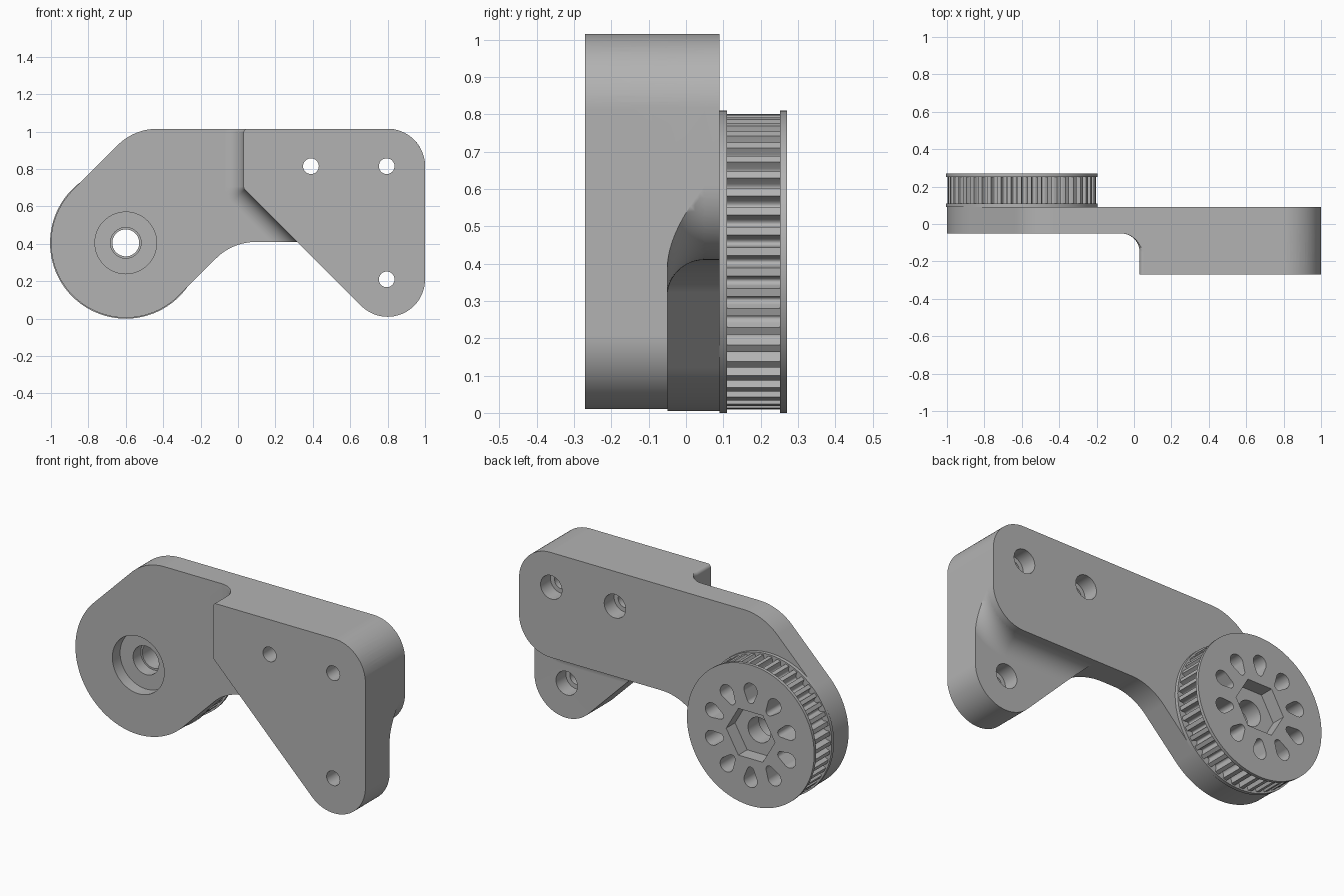
import bpy, bmesh
from math import sin, cos, pi, radians, sqrt

if "Cube" in bpy.data.objects:
    bpy.data.objects.remove(bpy.data.objects["Cube"])

grey = bpy.data.materials.new("machined grey")
grey.use_nodes = True
grey.diffuse_color = (0.45, 0.45, 0.45, 1)
grey.node_tree.nodes["Principled BSDF"].inputs["Base Color"].default_value = (0.45, 0.45, 0.45, 1)

S2 = sqrt(2)
BACK, STEP, FRONT = 0.09, -0.05, -0.27     # y of arm back, arm front, mount front
HUB_X, HUB_Z = -0.6, 0.405
FILLET = 0.1


def outline(arcs, grow=0.0, step=5):
    """Chain of arcs (x, z, radius, start, end) in degrees, joined by straight lines."""
    pts = []
    for x, z, r, a, b in arcs:
        n = max(2, round(abs(b - a) / step))
        for i in range(n + 1):
            t = radians(a + (b - a) * i / n)
            pts.append((x + (r + grow) * cos(t), z + (r + grow) * sin(t)))
    return pts


def circle(x, z, r, n=64):
    return [(x + r * cos(2 * pi * i / n), z + r * sin(2 * pi * i / n)) for i in range(n)]


def loft(name, layers):
    """Closed solid through matching outlines, given as (y, points)."""
    bm = bmesh.new()
    rings = [[bm.verts.new((x, y, z)) for x, z in pts] for y, pts in layers]
    bm.faces.new(rings[0])
    bm.faces.new(rings[-1][::-1])
    n = len(rings[0])
    for lo, hi in zip(rings, rings[1:]):
        for i in range(n):
            j = (i + 1) % n
            bm.faces.new((lo[i], hi[i], hi[j], lo[j]))
    bmesh.ops.recalc_face_normals(bm, faces=bm.faces)
    me = bpy.data.meshes.new(name)
    bm.to_mesh(me)
    bm.free()
    me.materials.append(grey)
    ob = bpy.data.objects.new(name, me)
    bpy.context.collection.objects.link(ob)
    return ob


def prism(name, pts, y0, y1):
    return loft(name, [(y0, pts), (y1, pts)])


def combine(ob, other, operation):
    """Apply a boolean and remove the second solid."""
    mod = ob.modifiers.new("boolean", 'BOOLEAN')
    mod.operation, mod.solver, mod.object = operation, 'EXACT', other
    bpy.context.view_layer.objects.active = ob
    bpy.ops.object.modifier_apply(modifier=mod.name)
    bpy.data.objects.remove(other)


def drill(ob, pts, y0, y1):
    combine(ob, prism("cutter", pts, y0, y1), 'DIFFERENCE')


def flare(name, arcs, base, direction, root):
    """Outline that spreads into a concave fillet where it meets the plane y = base."""
    layers = [(root, outline(arcs, FILLET))]
    for i in range(13):
        t = pi / 2 * i / 12
        layers.append((base + direction * FILLET * (1 - cos(t)),
                       outline(arcs, FILLET * (1 - sin(t)))))
    layers.append((base + direction * FILLET * 1.1, outline(arcs, -0.01)))
    return loft(name, layers)


def finish(ob):
    bpy.ops.object.select_all(action='DESELECT')
    ob.select_set(True)
    bpy.context.view_layer.objects.active = ob
    bpy.ops.object.shade_smooth_by_angle(angle=radians(30))
    mod = ob.modifiers.new("weighted normals", 'WEIGHTED_NORMAL')
    mod.keep_sharp = True


# Profiles
slope = HUB_Z - HUB_X - 0.4 * S2
top_x = 0.715 - 0.3 * S2 - (HUB_Z - HUB_X + 0.4 * S2) + 0.6 * S2
arm_arcs = [(HUB_X, HUB_Z, 0.4, 135, 315),
            (0.11 - slope + 0.3 * S2, 0.11, 0.3, 135, 90),
            (0.8, 0.61, 0.2, 270, 360), (0.8, 0.815, 0.2, 0, 90),
            (top_x, 0.715, 0.3, 90, 135)]
mount_arcs = [(0.05, 0.995, 0.02, 90, 180), (0.05, 0.96 - 0.18 * S2, 0.02, 180, 225),
              (0.8, 0.21, 0.2, 225, 360), (0.8, 0.815, 0.2, 0, 90)]
bar_arcs = [(0, 0.815, 0.2, 90, 180), (0, 0.61, 0.2, 180, 270),
            (0.8, 0.61, 0.2, 270, 360), (0.8, 0.815, 0.2, 0, 90)]

# Bracket: arm, mounting block and the fillets between them
arm_shape, mount_shape = outline(arm_arcs, step=3), outline(mount_arcs)
bracket = prism("bracket", arm_shape, STEP, BACK)
front_fillet = flare("front_fillet", mount_arcs, STEP, -1, 0.0)
combine(front_fillet, prism("trim", arm_shape, -1, 1), 'INTERSECT')
back_fillet = flare("back_fillet", bar_arcs, STEP, 1, -0.1)
combine(back_fillet, prism("trim", mount_shape, -1, 1), 'INTERSECT')
for part in (prism("mounting_block", mount_shape, FRONT, STEP), front_fillet, back_fillet):
    combine(bracket, part, 'UNION')

# Counterbored mounting holes
for x, z, face in ((0.39, 0.815, BACK), (0.795, 0.815, BACK), (0.795, 0.21, STEP)):
    drill(bracket, circle(x, z, 0.042, 32), -1, 1)
    drill(bracket, circle(x, z, 0.068, 32), face - 0.09, face + 0.2)

# Bearing seat and shaft hole
drill(bracket, circle(HUB_X, HUB_Z, 0.165), -1, STEP + 0.07)
drill(bracket, circle(HUB_X, HUB_Z, 0.082), -1, 1)
finish(bracket)

# Toothed pulley: straight lands with rounded grooves
TEETH = 45
rim = []
for i in range(TEETH):
    a = 2 * pi * i / TEETH
    for k in range(9):
        u = -1 + k / 4
        r = 0.396 - 0.032 * sqrt(max(0, 1 - u * u))
        t = a + u * 0.3 * 2 * pi / TEETH
        rim.append((HUB_X + r * cos(t), HUB_Z + r * sin(t)))
pulley = prism("pulley", rim, 0.1, 0.26)
for y0, y1 in ((BACK, 0.11), (0.252, 0.27)):
    combine(pulley, prism("flange", circle(HUB_X, HUB_Z, 0.405, 128), y0, y1), 'UNION')

# Shaft bore, hexagonal pocket and ten tapered lightening holes
drill(pulley, circle(HUB_X, HUB_Z, 0.072), -1, 1)
drill(pulley, circle(HUB_X, HUB_Z, 0.155, 6), 0.19, 1)
for i in range(10):
    a = 90 + 36 * i
    c, s = cos(radians(a)), sin(radians(a))
    slot = outline([(HUB_X + 0.205 * c, HUB_Z + 0.205 * s, 0.022, a + 110, a + 250),
                    (HUB_X + 0.258 * c, HUB_Z + 0.258 * s, 0.042, a - 110, a + 110)], step=12)
    drill(pulley, slot, -1, 1)
finish(pulley)
